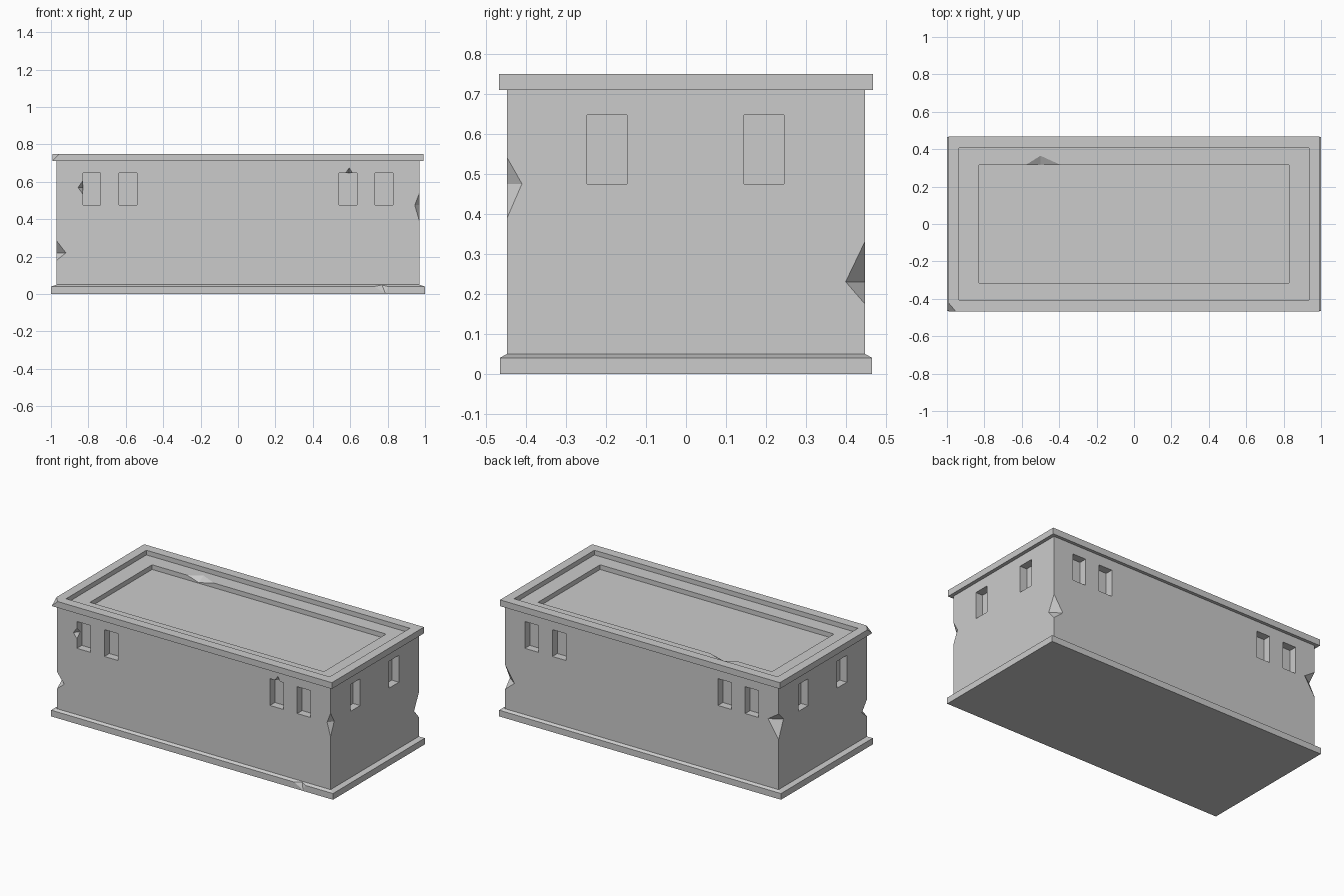
import bpy, bmesh
from mathutils import Vector

if "Cube" in bpy.data.objects:
    bpy.data.objects.remove(bpy.data.objects["Cube"])

WX, WY = 0.97, 0.447      # wall half sizes
BX, BY = 1.0, 0.465       # plinth half sizes
CX, CY = 0.993, 0.467     # cornice half sizes


def make_object(name, bm):
    bmesh.ops.recalc_face_normals(bm, faces=bm.faces)
    mesh = bpy.data.meshes.new(name)
    bm.to_mesh(mesh)
    bm.free()
    ob = bpy.data.objects.new(name, mesh)
    bpy.context.collection.objects.link(ob)
    return ob


def add_box(bm, x0, x1, y0, y1, z0, z1):
    verts = bmesh.ops.create_cube(bm, size=1)["verts"]
    for v in verts:
        v.co = ((x0 + x1) / 2 + v.co.x * (x1 - x0),
                (y0 + y1) / 2 + v.co.y * (y1 - y0),
                (z0 + z1) / 2 + v.co.z * (z1 - z0))


def add_chip(bm, *points):
    # convex shard; the last point lies outside the solid
    verts = [bm.verts.new(p) for p in points]
    bmesh.ops.convex_hull(bm, input=verts)


def corner_chip(bm, sx, sy, top, mid, bottom, dx, dy):
    x, y = sx * WX, sy * WY
    add_chip(bm, (x, y, top), (x, y, bottom),
             (x - sx * dx, y, mid), (x, y - sy * dy, mid),
             (x + sx * 0.06, y + sy * 0.06, mid))


# building shell: plinth, walls, cornice and stepped roof as stacked rectangles
profile = [(BX, BY, 0), (BX, BY, 0.04), (WX, WY, 0.05), (WX, WY, 0.71),
           (CX, CY, 0.71), (CX, CY, 0.75), (0.935, 0.407, 0.75),
           (0.935, 0.407, 0.72), (0.83, 0.315, 0.72), (0.83, 0.315, 0.69)]
bm = bmesh.new()
rings = [[bm.verts.new((sx * x, sy * y, z))
          for sx, sy in ((-1, -1), (1, -1), (1, 1), (-1, 1))]
         for x, y, z in profile]
for a, b in zip(rings, rings[1:]):
    for i in range(4):
        j = (i + 1) % 4
        bm.faces.new((a[i], a[j], b[j], b[i]))
bm.faces.new(rings[0][::-1])
bm.faces.new(rings[-1])
building = make_object("building", bm)

# window niches on all four walls
bm = bmesh.new()
D = 0.05
for s in (-1, 1):
    for x0 in (-0.83, -0.635, 0.54, 0.733):
        xs = sorted((-s * x0, -s * (x0 + 0.095)))
        ys = sorted((s * (WY - D), s * (WY + D)))
        add_box(bm, *xs, *ys, 0.475, 0.647)
    for c in (-0.197, 0.195):
        xs = sorted((s * (WX - D), s * (WX + D)))
        add_box(bm, *xs, s * c - 0.05, s * c + 0.05, 0.475, 0.647)
window_cutter = make_object("window_cutter", bm)

# broken chips
bm = bmesh.new()
corner_chip(bm, -1, -1, 0.285, 0.22, 0.18, 0.05, 0.05)
corner_chip(bm, 1, -1, 0.54, 0.475, 0.39, 0.025, 0.037)
corner_chip(bm, 1, 1, 0.33, 0.23, 0.175, 0.065, 0.048)
corner_chip(bm, -1, 1, 0.535, 0.485, 0.37, 0.075, 0.05)
# beside and above front windows
add_chip(bm, (-0.83, -WY, 0.605), (-0.83, -WY, 0.535), (-0.855, -WY, 0.57),
         (-0.83, -0.415, 0.57), (-0.80, -0.48, 0.57))
add_chip(bm, (0.575, -WY, 0.647), (0.612, -WY, 0.647), (0.595, -WY, 0.675),
         (0.593, -0.415, 0.647), (0.593, -0.48, 0.62))
# plinth edge
add_chip(bm, (0.725, -BY, 0.04), (0.805, -BY, 0.04), (0.787, -BY, 0.005),
         (0.77, -0.45, 0.0483), (0.77, -0.50, 0.08))
# cornice corner
add_chip(bm, (-0.953, -CY, 0.75), (-CX, -0.42, 0.75), (-CX, -CY, 0.713),
         (-1.04, -0.51, 0.79))
# roof step edge
add_chip(bm, (-0.58, 0.315, 0.72), (-0.39, 0.315, 0.72), (-0.5, 0.365, 0.72),
         (-0.5, 0.315, 0.694), (-0.49, 0.27, 0.77))
chip_cutter = make_object("chip_cutter", bm)

# carve the shell, then drop the cutters
for cutter in (window_cutter, chip_cutter):
    cutter.hide_render = True
    mod = building.modifiers.new(cutter.name, 'BOOLEAN')
    mod.operation = 'DIFFERENCE'
    mod.solver = 'EXACT'
    mod.object = cutter
bpy.context.view_layer.update()
deps = bpy.context.evaluated_depsgraph_get()
carved = bpy.data.meshes.new_from_object(building.evaluated_get(deps))
building.modifiers.clear()
building.data = carved
for cutter in (window_cutter, chip_cutter):
    bpy.data.objects.remove(cutter)
